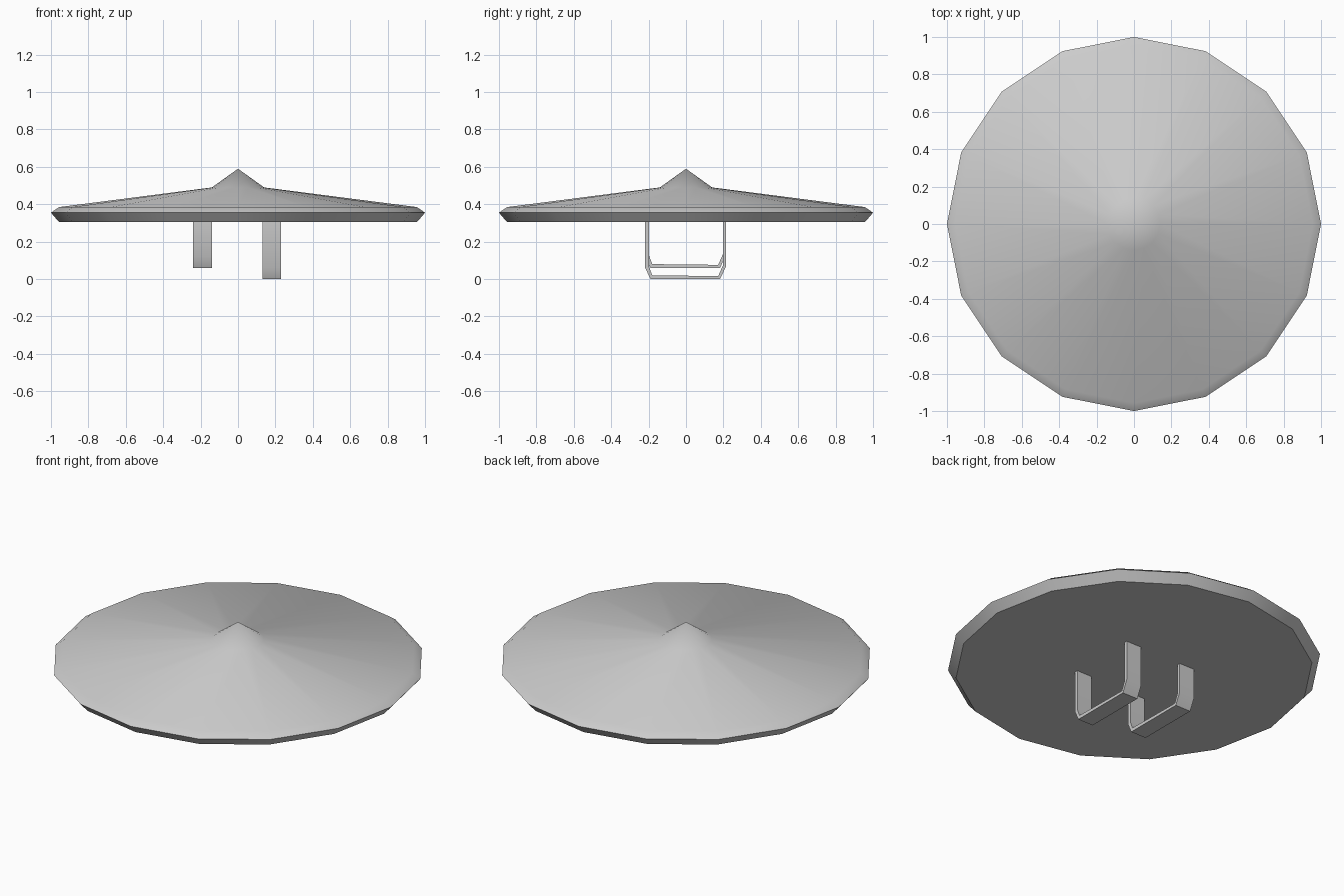
import bpy
import math

if "Cube" in bpy.data.objects:
    bpy.data.objects.remove(bpy.data.objects["Cube"])


def make_object(name, verts, faces):
    mesh = bpy.data.meshes.new(name)
    mesh.from_pydata(verts, [], faces)
    obj = bpy.data.objects.new(name, mesh)
    bpy.context.collection.objects.link(obj)
    bpy.ops.object.select_all(action='DESELECT')
    obj.select_set(True)
    bpy.context.view_layer.objects.active = obj
    bpy.ops.object.mode_set(mode='EDIT')
    bpy.ops.mesh.select_all(action='SELECT')
    bpy.ops.mesh.normals_make_consistent(inside=False)
    bpy.ops.object.mode_set(mode='OBJECT')
    bpy.ops.object.shade_smooth_by_angle(angle=math.radians(30))
    return obj


# Shield disc: 16-sided turned profile, flat back and pointed boss
SIDES = 16
profile = [(0.957, 0.305), (1.0, 0.355), (0.957, 0.385), (0.14, 0.49)]
verts = [(r * math.cos(2 * math.pi * i / SIDES), r * math.sin(2 * math.pi * i / SIDES), z)
         for r, z in profile for i in range(SIDES)]
tip = len(verts)
verts.append((0, 0, 0.59))
faces = [tuple(range(SIDES))]
for i in range(SIDES):
    j = (i + 1) % SIDES
    for k in range(len(profile) - 1):
        a, b = k * SIDES, (k + 1) * SIDES
        faces.append((a + i, a + j, b + j, b + i))
    top = (len(profile) - 1) * SIDES
    faces.append((top + i, top + j, tip))
make_object("shield_disc", verts, faces)


# Straps: thin U-shaped bands with chamfered corners
def strap(name, x0, x1, bottom):
    top = 0.306
    outer = [(-0.218, top), (-0.218, bottom + 0.06), (-0.19, bottom),
             (0.182, bottom), (0.214, bottom + 0.068), (0.214, top)]
    inner = [(-0.198, top), (-0.198, bottom + 0.066), (-0.18, bottom + 0.02),
             (0.172, bottom + 0.016), (0.197, bottom + 0.072), (0.197, top)]
    n = len(outer)
    pts = outer + inner[::-1]
    m = len(pts)
    v = [(x, y, z) for x in (x0, x1) for y, z in pts]
    f = [(i, (i + 1) % m, (i + 1) % m + m, i + m) for i in range(m)]
    for side in (0, m):
        f += [(side + i, side + i + 1, side + m - 2 - i, side + m - 1 - i)
              for i in range(n - 1)]
    make_object(name, v, f)


strap("arm_strap", -0.24, -0.14, 0.06)
strap("hand_strap", 0.13, 0.23, 0.0)
